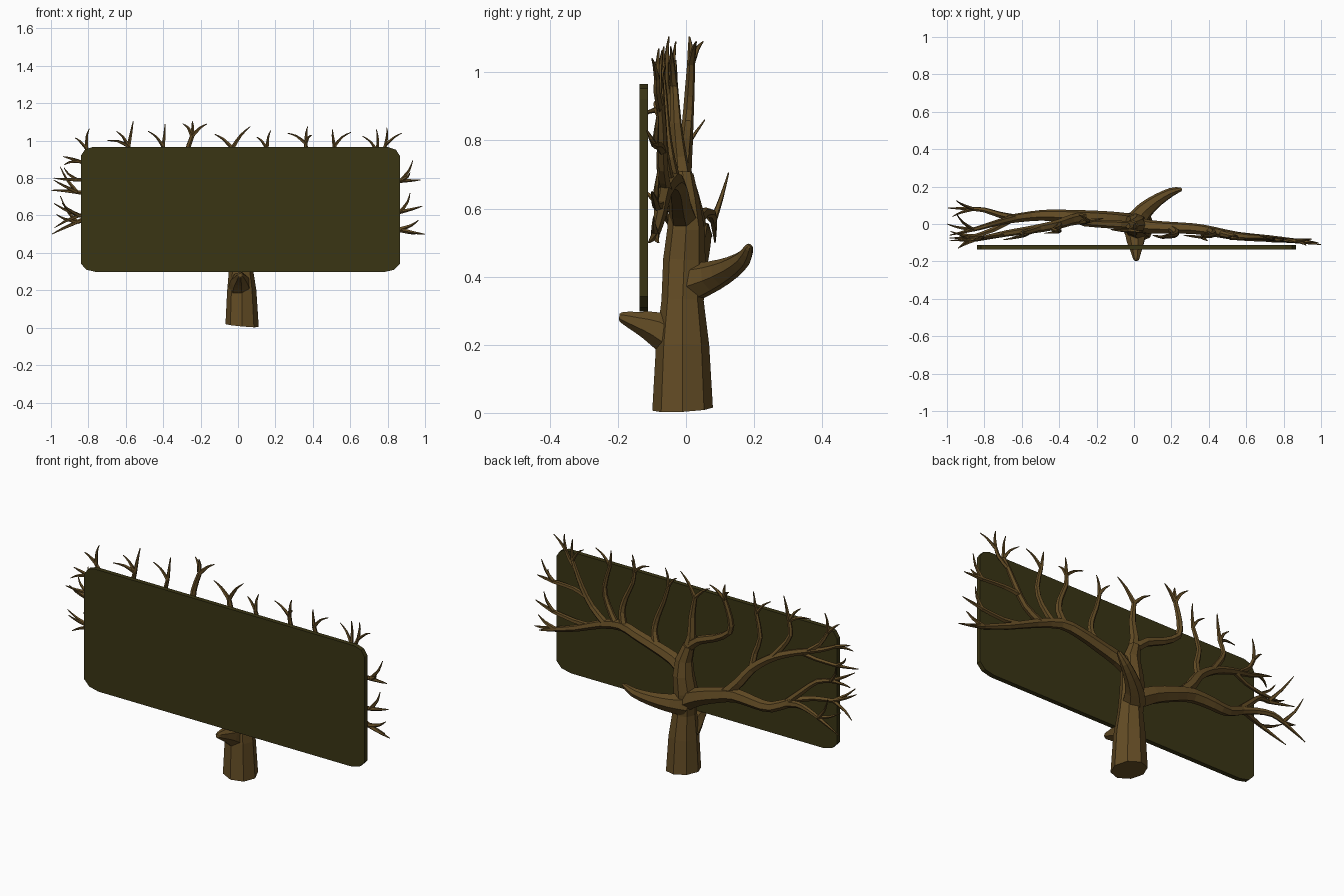
import bpy, bmesh, math
from mathutils import Vector


def material(name, color):
    m = bpy.data.materials.new(name)
    m.diffuse_color = (*color, 1)
    return m


BARK = material("bark", (0.125, 0.072, 0.018))
BOARD = material("dark_board", (0.042, 0.035, 0.007))


def finish(name, bm, mat):
    bmesh.ops.recalc_face_normals(bm, faces=bm.faces[:])
    me = bpy.data.meshes.new(name)
    bm.to_mesh(me)
    bm.free()
    me.materials.append(mat)
    ob = bpy.data.objects.new(name, me)
    bpy.context.collection.objects.link(ob)
    return ob


def smooth_path(pts, sub):
    """Catmull-Rom through (x, y, z, radius) points."""
    p = [Vector(q) for q in pts]
    p = [2 * p[0] - p[1]] + p + [2 * p[-1] - p[-2]]
    out = []
    for i in range(1, len(p) - 2):
        a, b, c, d = p[i - 1:i + 3]
        for k in range(sub):
            t = k / sub
            out.append(0.5 * (2 * b + (c - a) * t + (2 * a - 5 * b + 4 * c - d) * t * t
                              + (3 * b - a - 3 * c + d) * t ** 3))
    return out + [p[-2]]


def tube(bm, pts, sides=6, sub=2):
    """Tapered faceted tube swept along a path with a carried-over frame."""
    path = smooth_path(pts, sub)
    pos = [q.to_3d() for q in path]
    rings, u = [], None
    for i, c in enumerate(pos):
        t = (pos[min(i + 1, len(pos) - 1)] - pos[max(i - 1, 0)]).normalized()
        if u is None:
            u = t.orthogonal()
        u = (u - t * u.dot(t)).normalized()
        w = t.cross(u)
        r = max(path[i][3], 0.002)
        rings.append([bm.verts.new(c + r * (math.cos(a) * u + math.sin(a) * w))
                      for a in (2 * math.pi * k / sides for k in range(sides))])
    for a, b in zip(rings, rings[1:]):
        for k in range(sides):
            n = (k + 1) % sides
            bm.faces.new((a[k], a[n], b[n], b[k]))
    bm.faces.new(rings[0])
    bm.faces.new(rings[-1])
    return rings


def branch(name, pts, tips=(), sides=6):
    """A limb that splits into pointed twigs at its end."""
    bm = bmesh.new()
    tube(bm, pts, sides)
    end = Vector(pts[-1])
    heading = (end - Vector(pts[-2])).to_3d().normalized()
    for tip in tips:
        tip = Vector(tip)
        mid = end.to_3d().lerp(tip, 0.5) + heading * 0.012
        tube(bm, [tuple(end), (*mid, end[3] * 0.62), (*tip, 0.002)], 5, 2)
    return finish(name, bm, BARK)


# Sign board with clipped corners
x0, x1, z0, z1 = -0.84, 0.865, 0.297, 0.965
corner = [(0, 0.045), (0.03, 0.013), (0.085, 0)]
outline = ([(x0 + a, z0 + b) for a, b in corner] + [(x1 - a, z0 + b) for a, b in corner[::-1]]
           + [(x1 - a * .7, z1 - b) for a, b in corner] + [(x0 + a * .7, z1 - b) for a, b in corner[::-1]])
bm = bmesh.new()
face = bm.faces.new([bm.verts.new((x, -0.136, z)) for x, z in outline])
ext = bmesh.ops.extrude_face_region(bm, geom=[face])
bmesh.ops.translate(bm, vec=(0, 0.025, 0),
                    verts=[v for v in ext["geom"] if isinstance(v, bmesh.types.BMVert)])
finish("sign_board", bm, BOARD)

# Trunk with an unevenly cut base
bm = bmesh.new()
rings = tube(bm, [(.022, -.01, .01, .089), (.02, -.01, .2, .078), (.015, -.01, .33, .062),
                  (.005, -.005, .45, .062), (.015, 0, .54, .055), (.015, -.005, .62, .045),
                  (-.01, -.01, .70, .032)], 8, 1)
for v in rings[0]:
    v.co.z = 0.011 - 0.09 * (v.co.x - .022) + 0.05 * (v.co.y + .01)
finish("trunk", bm, BARK)

# Peg under the board and broken stub at the back
branch("front_peg", [(.01, -.03, .215, .062), (.01, -.09, .25, .05), (.012, -.145, .268, .031),
                     (.012, -.187, .281, .017), (.012, -.196, .283, .008)], sides=7)
branch("back_stub", [(.01, .01, .38, .06), (.06, .075, .40, .046), (.13, .13, .425, .034),
                     (.20, .17, .455, .024), (.245, .184, .485, .013), (.252, .188, .492, .006)], sides=7)

# Limbs on the +x side
branch("right_main_limb", [(.01, -.005, .56, .045), (.09, -.015, .60, .036), (.20, -.02, .633, .032),
                           (.32, -.025, .665, .029), (.42, -.04, .682, .027), (.556, -.065, .645, .023),
                           (.717, -.077, .575, .018), (.86, -.09, .525, .013)],
       [(1.0, -.11, .50), (.965, -.095, .575), (.95, -.08, .50)])
branch("right_branch_1", [(.19, -.02, .63, .022), (.225, -.045, .70, .017), (.215, -.06, .78, .015),
                          (.18, -.065, .87, .012), (.155, -.07, .96, .010)],
       [(.175, -.07, 1.055), (.10, -.06, 1.02)])
branch("right_branch_2", [(.40, -.035, .68, .021), (.425, -.05, .75, .018), (.41, -.06, .83, .015),
                          (.37, -.065, .92, .012), (.362, -.07, .985, .010)],
       [(.372, -.065, 1.075), (.265, -.06, 1.04), (.395, -.09, 1.03)])
branch("right_branch_3", [(.46, -.05, .675, .018), (.52, -.065, .76, .015), (.545, -.07, .85, .013),
                          (.515, -.075, .97, .010)], [(.505, -.07, 1.06), (.605, -.08, 1.045)])
branch("right_branch_4", [(.53, -.06, .655, .020), (.62, -.07, .72, .017), (.68, -.07, .81, .015),
                          (.725, -.075, .90, .012), (.745, -.08, .94, .010)],
       [(.74, -.07, 1.06), (.665, -.06, 1.025)])
branch("right_branch_5", [(.72, -.075, .89, .011), (.77, -.085, .94, .010), (.79, -.085, .98, .009)],
       [(.795, -.08, 1.07), (.875, -.10, 1.04)], 5)
branch("right_side_branch_upper", [(.66, -.07, .77, .014), (.74, -.08, .785, .012), (.87, -.09, .785, .011)],
       [(.975, -.10, .79), (.935, -.08, .895), (.92, -.115, .83)], 5)
branch("right_side_branch_lower", [(.63, -.072, .612, .015), (.74, -.085, .605, .013), (.87, -.09, .62, .011)],
       [(.985, -.10, .65), (.92, -.08, .72)], 5)

# Branches rising from the top of the trunk
branch("centre_branch", [(.0, -.01, .66, .034), (-.02, -.02, .75, .024), (-.015, -.03, .85, .018),
                         (-.03, -.035, .96, .012)], [(-.125, -.03, 1.035), (.065, -.045, 1.075)])
branch("centre_left_branch", [(-.01, -.01, .69, .026), (-.08, -.005, .75, .023), (-.18, 0, .79, .020),
                              (-.27, .005, .85, .017), (-.275, .01, .93, .015), (-.245, .015, 1.025, .012)],
       [(-.165, .03, 1.09), (-.295, .05, 1.09), (-.245, .01, 1.105)])

# Limbs on the -x side
branch("left_main_limb", [(.0, .0, .40, .055), (-.10, .02, .455, .046), (-.22, .033, .50, .040),
                          (-.33, .04, .53, .036), (-.45, .047, .525, .031), (-.55, .042, .525, .027),
                          (-.675, .025, .585, .023)])
branch("left_fork_low", [(-.63, .03, .56, .021), (-.72, .05, .585, .017), (-.80, .075, .585, .014),
                         (-.86, .08, .565, .011)],
       [(-.995, .085, .50), (-.97, .04, .605), (-.95, .125, .705)])
branch("left_fork_high", [(-.64, .03, .575, .020), (-.72, .01, .65, .017), (-.79, -.01, .71, .014),
                          (-.86, -.03, .725, .011)],
       [(-1.0, .0, .735), (-.985, -.06, .79), (-.95, .055, .86)])
branch("left_fork_front", [(-.66, .02, .585, .017), (-.75, -.03, .60, .014), (-.85, -.065, .60, .011)],
       [(-.985, -.075, .665), (-.94, -.13, .665), (-.98, -.04, .535)], 5)
branch("left_upper_limb", [(-.26, .035, .515, .032), (-.34, .02, .60, .029), (-.40, .0, .68, .026),
                           (-.49, -.02, .75, .023), (-.58, -.035, .795, .020), (-.68, -.05, .83, .017),
                           (-.78, -.07, .86, .013), (-.85, -.085, .89, .010)],
       [(-.935, -.09, .915), (-.93, -.125, .87)])
branch("left_branch_1", [(-.40, .0, .68, .018), (-.405, -.02, .76, .016), (-.43, -.03, .85, .013),
                         (-.40, -.04, .97, .010)], [(-.39, -.03, 1.09), (-.48, -.05, 1.05)])
branch("left_branch_2", [(-.50, -.02, .755, .019), (-.56, -.04, .83, .016), (-.60, -.05, .90, .013),
                         (-.585, -.06, .97, .011)],
       [(-.56, -.05, 1.105), (-.65, -.07, 1.05), (-.70, -.085, 1.0)])
branch("left_branch_3", [(-.70, -.055, .835, .015), (-.77, -.065, .89, .012), (-.81, -.075, .96, .010)],
       [(-.795, -.07, 1.065), (-.87, -.09, 1.015)], 5)
branch("left_side_branch", [(-.66, -.045, .825, .013), (-.75, -.065, .80, .011), (-.86, -.08, .79, .010)],
       [(-.985, -.09, .80), (-.93, -.06, .855)], 5)
